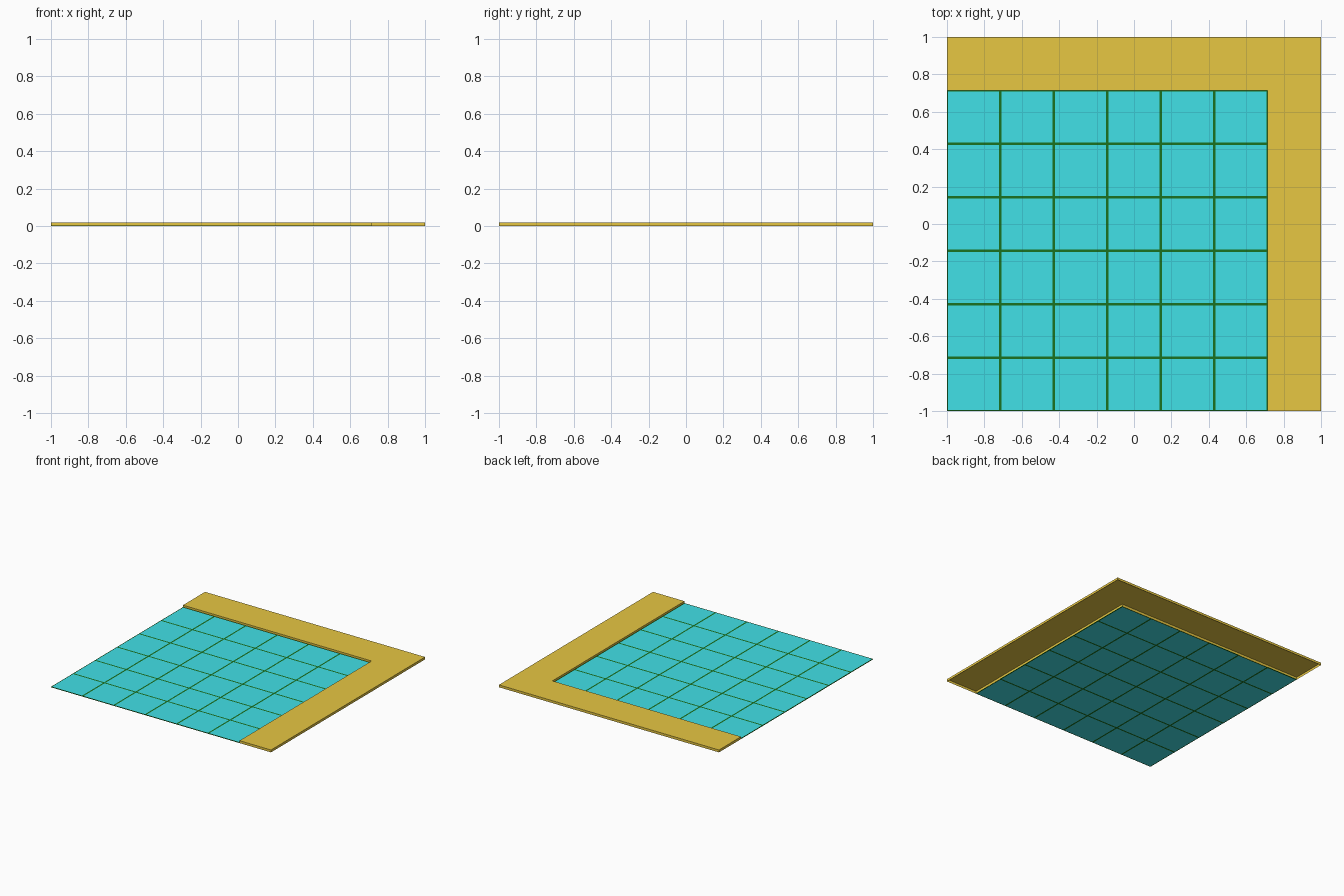
import bpy
import bmesh

cube = bpy.data.objects.get("Cube")
if cube:
    bpy.data.objects.remove(cube, do_unlink=True)


def material(name, color):
    m = bpy.data.materials.new(name)
    m.use_nodes = True
    m.diffuse_color = color
    m.node_tree.nodes["Principled BSDF"].inputs["Base Color"].default_value = color
    return m


def finish(name, bm, *mats):
    bmesh.ops.recalc_face_normals(bm, faces=bm.faces)
    mesh = bpy.data.meshes.new(name)
    bm.to_mesh(mesh)
    bm.free()
    for m in mats:
        mesh.materials.append(m)
    obj = bpy.data.objects.new(name, mesh)
    bpy.context.collection.objects.link(obj)
    return obj


sand = material("sand", (0.8, 0.57, 0.055, 1))
water = material("water", (0.055, 0.77, 0.82, 1))
green = material("grid green", (0.01, 0.17, 0.015, 1))

CELLS = 6
STEP = 2 / 7
INNER = -1 + CELLS * STEP
HEIGHT = 0.02
SLAB = 0.004
LINE = 0.0065

# L-shaped raised border, a shell that is open underneath
bm = bmesh.new()
outline = [(-1, 1), (-1, INNER), (INNER, INNER), (INNER, -1), (1, -1), (1, 1)]
top = [bm.verts.new((x, y, HEIGHT)) for x, y in outline]
low = [bm.verts.new((x, y, 0)) for x, y in outline]
bm.faces.new(top)
for i in range(len(top)):
    j = (i + 1) % len(top)
    bm.faces.new((low[i], low[j], top[j], top[i]))
finish("border", bm, sand)

# Thin slab: water cells separated and framed by green grid lines
cuts = [-1]
for i in range(CELLS + 1):
    c = -1 + i * STEP
    cuts += [v for v in (c - LINE, c + LINE) if -1 < v < INNER]
cuts.append(INNER)

bm = bmesh.new()
last = len(cuts) - 1
for z in (0, SLAB):
    grid = [[bm.verts.new((x, y, z)) for y in cuts] for x in cuts]
    for i in range(last):
        for j in range(last):
            face = bm.faces.new((grid[i][j], grid[i + 1][j],
                                 grid[i + 1][j + 1], grid[i][j + 1]))
            face.material_index = 0 if i % 2 and j % 2 else 1
rim = [e for e in bm.edges if e.is_boundary]
for face in bmesh.ops.bridge_loops(bm, edges=rim)["faces"]:
    face.material_index = 1
finish("water_grid", bm, water, green)
